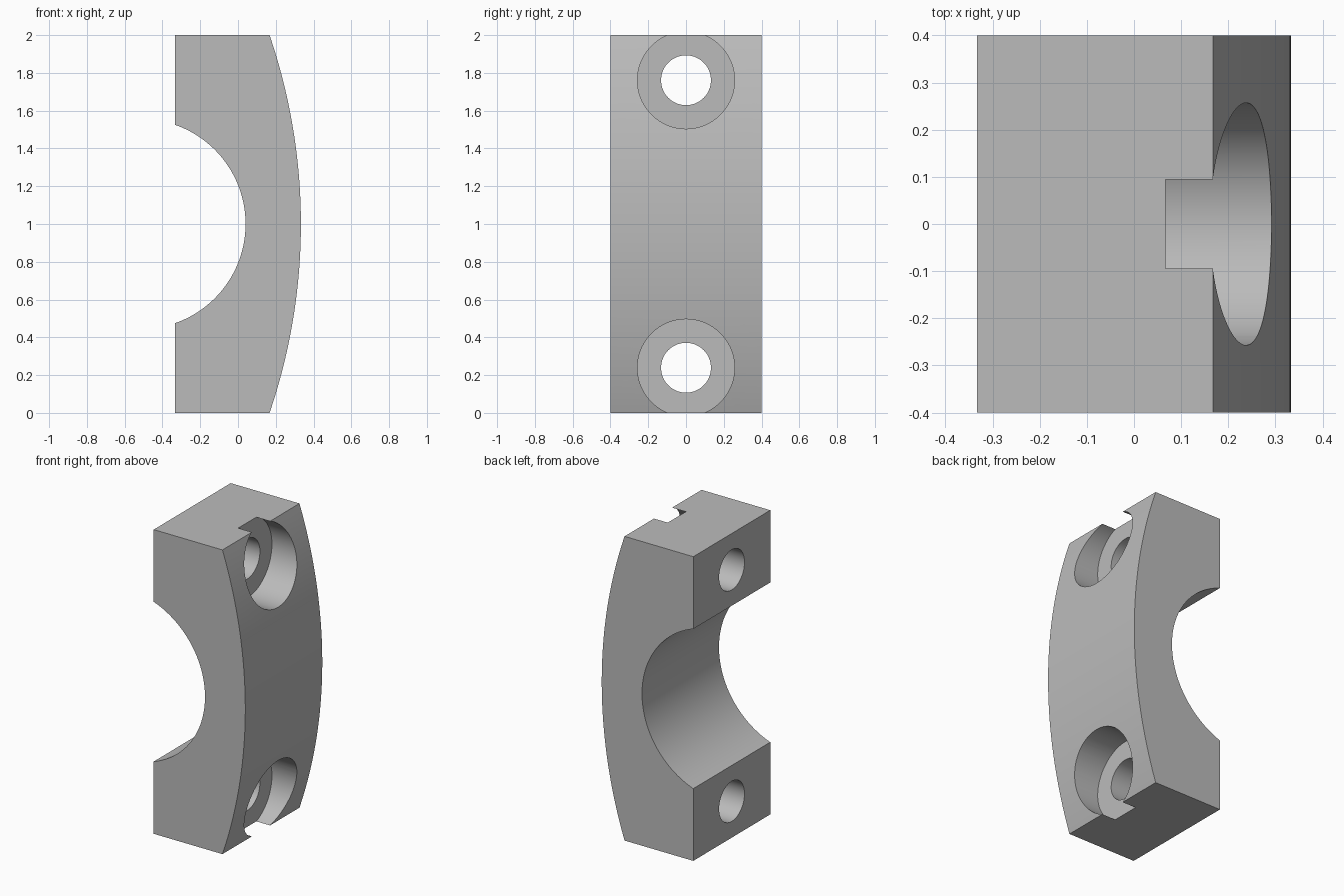
import bpy, bmesh, math
from mathutils import Matrix

cube = bpy.data.objects.get("Cube")
if cube:
    bpy.data.objects.remove(cube, do_unlink=True)

grey = bpy.data.materials.new("plain_grey")
grey.use_nodes = True
colour = (0.5, 0.5, 0.5, 1)
grey.diffuse_color = colour
grey.node_tree.nodes["Principled BSDF"].inputs["Base Color"].default_value = colour

BACK, SIDE, DEPTH = -0.333, 0.167, 0.4


def arc(chord_x, half_chord, sagitta, steps):
    """Points of a bulge toward +x, centred on z = 1, from bottom to top."""
    radius = (half_chord ** 2 + sagitta ** 2) / (2 * sagitta)
    centre = chord_x + sagitta - radius
    sweep = math.asin(half_chord / radius)
    angles = [sweep * (2 * i / steps - 1) for i in range(steps + 1)]
    return [(centre + radius * math.cos(a), 1 + radius * math.sin(a)) for a in angles]


def new_object(name, bm):
    bmesh.ops.recalc_face_normals(bm, faces=bm.faces)
    mesh = bpy.data.meshes.new(name)
    bm.to_mesh(mesh)
    bm.free()
    mesh.materials.append(grey)
    obj = bpy.data.objects.new(name, mesh)
    bpy.context.collection.objects.link(obj)
    return obj


def bore(name, radius, x0, x1, z):
    """Cylinder cutter along x."""
    bm = bmesh.new()
    place = Matrix.Translation(((x0 + x1) / 2, 0, z)) @ Matrix.Rotation(math.pi / 2, 4, 'Y')
    bmesh.ops.create_cone(bm, cap_ends=True, segments=96, radius1=radius,
                          radius2=radius, depth=x1 - x0, matrix=place)
    return new_object(name, bm)


# Clamp body: bowed outer face, round shaft recess in the flat back
profile = arc(SIDE, 1, 0.166, 64)
profile += [(BACK, 2)] + arc(BACK, 0.525, 0.373, 64)[::-1] + [(BACK, 0)]
bm = bmesh.new()
face = bm.faces.new([bm.verts.new((x, -DEPTH, z)) for x, z in profile])
side = bmesh.ops.extrude_face_region(bm, geom=[face])["geom"]
bmesh.ops.translate(bm, vec=(0, 2 * DEPTH, 0),
                    verts=[v for v in side if isinstance(v, bmesh.types.BMVert)])
body = new_object("clamp_body", bm)

# Bolt holes with counterbores that break through the ends
cutters = []
for label, z in (("lower", 0.239), ("upper", 1.761)):
    cutters.append(bore(label + "_counterbore_cutter", 0.257, 0.067, 0.6, z))
    cutters.append(bore(label + "_bolt_hole_cutter", 0.132, -0.6, 0.3, z))

bpy.context.view_layer.objects.active = body
body.select_set(True)
for cutter in cutters:
    mod = body.modifiers.new(cutter.name, 'BOOLEAN')
    mod.operation = 'DIFFERENCE'
    mod.solver = 'EXACT'
    mod.object = cutter
    bpy.ops.object.modifier_apply(modifier=mod.name)
for cutter in cutters:
    bpy.data.objects.remove(cutter, do_unlink=True)

bpy.ops.object.select_all(action='DESELECT')
body.select_set(True)
bpy.ops.object.shade_smooth_by_angle(angle=math.radians(25))
